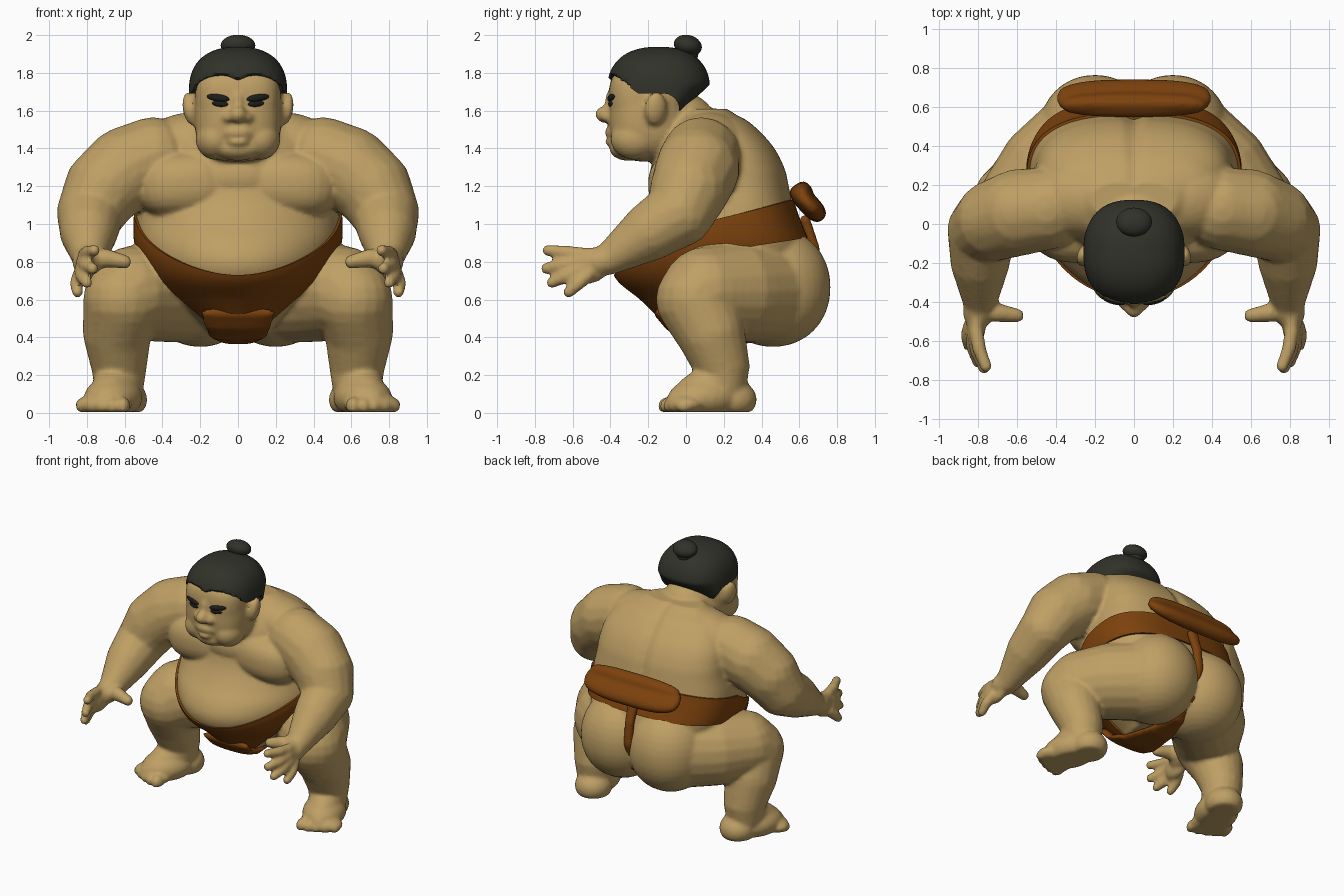
import bpy, bmesh, math
from mathutils import Vector, Euler

if "Cube" in bpy.data.objects:
    bpy.data.objects.remove(bpy.data.objects["Cube"])


def material(name, rgb):
    m = bpy.data.materials.new(name)
    m.diffuse_color = (*rgb, 1)
    m.use_nodes = True
    m.node_tree.nodes["Principled BSDF"].inputs["Base Color"].default_value = m.diffuse_color
    return m


SKIN = material("tan skin", (0.52, 0.35, 0.13))
CLOTH = material("brown belt cloth", (0.205, 0.055, 0.004))
HAIR = material("black hair", (0.03, 0.032, 0.022))
DARK = material("eye black", (0.012, 0.012, 0.011))


def skin_rings(bm, rings, caps):
    """Join rings of points with quads, with optional end caps."""
    rows = [[bm.verts.new(p) for p in r] for r in rings]
    n = len(rows[0])
    for r, q in zip(rows, rows[1:]):
        for j in range(n):
            bm.faces.new((r[j], r[(j + 1) % n], q[(j + 1) % n], q[j]))
    if caps:
        bm.faces.new(rows[0][::-1])
        bm.faces.new(rows[-1])


def blob(bm, loc, rad, rot=(0, 0, 0), p=2, mirror=False, seg=24):
    """Ellipsoid (p=2) or rounder box (p>2); angles in degrees."""
    mat = Euler([math.radians(a) for a in rot]).to_matrix()
    rings = []
    for i in range(seg // 2 + 1):
        lat = math.pi * (min(max(i / (seg // 2), 0.015), 0.985) - 0.5)
        ring = []
        for j in range(seg):
            a = 2 * math.pi * j / seg
            d = (math.cos(lat) * math.cos(a), math.cos(lat) * math.sin(a), math.sin(lat))
            k = sum(abs(c) ** p for c in d) ** (-1 / p)
            ring.append(mat @ Vector([c * k * r for c, r in zip(d, rad)]) + Vector(loc))
        rings.append(ring)
    skin_rings(bm, rings, True)
    if mirror:
        skin_rings(bm, [[Vector((-v.x, v.y, v.z)) for v in r[::-1]] for r in rings], True)


def limb(bm, pts, steps=5, seg=14):
    """Mirrored tapered tube through (x, y, z, radius) points."""
    for a, b in zip(pts, pts[1:]):
        for i in range(steps + 1):
            x, y, z, r = [u + (w - u) * i / steps for u, w in zip(a, b)]
            blob(bm, (x, y, z), (r, r, r), mirror=True, seg=seg)


def finish(name, bm, mat, voxel=0, smooth=0):
    if not voxel:
        bmesh.ops.recalc_face_normals(bm, faces=bm.faces)
    me = bpy.data.meshes.new(name)
    bm.to_mesh(me)
    bm.free()
    ob = bpy.data.objects.new(name, me)
    bpy.context.collection.objects.link(ob)
    bpy.ops.object.select_all(action='DESELECT')
    bpy.context.view_layer.objects.active = ob
    ob.select_set(True)
    if voxel:
        m = ob.modifiers.new("merge", 'REMESH')
        m.mode, m.voxel_size = 'VOXEL', voxel
        bpy.ops.object.modifier_apply(modifier=m.name)
    if smooth:
        m = ob.modifiers.new("soften", 'SMOOTH')
        m.factor, m.iterations = 0.5, smooth
        bpy.ops.object.modifier_apply(modifier=m.name)
    ob.data.materials.clear()
    ob.data.materials.append(mat)
    bpy.ops.object.shade_smooth_by_angle(angle=math.radians(50))
    return ob


# Torso profile: height, front y, back y, half width
TORSO = [(0.42, -0.04, 0.50, 0.15), (0.50, -0.13, 0.60, 0.24), (0.60, -0.23, 0.65, 0.36),
         (0.70, -0.35, 0.66, 0.45), (0.80, -0.385, 0.66, 0.505), (0.90, -0.35, 0.64, 0.535),
         (1.00, -0.27, 0.60, 0.54), (1.10, -0.21, 0.565, 0.53), (1.20, -0.18, 0.545, 0.51),
         (1.30, -0.18, 0.52, 0.50), (1.42, -0.15, 0.455, 0.47), (1.54, -0.08, 0.34, 0.38),
         (1.61, 0.00, 0.22, 0.22)]


def section(z):
    """Smooth interpolation of the torso profile."""
    n = len(TORSO)
    i = max([k for k in range(n - 1) if TORSO[k][0] <= z] or [0])
    t = (z - TORSO[i][0]) / (TORSO[i + 1][0] - TORSO[i][0])
    a, b, c, d = [TORSO[min(max(k, 0), n - 1)] for k in range(i - 1, i + 3)]
    return [0.5 * (2 * q + (r - p) * t + (2 * p - 5 * q + 4 * r - s) * t * t + (3 * q - p - 3 * r + s) * t ** 3)
            for p, q, r, s in zip(a[1:], b[1:], c[1:], d[1:])]


def torso_point(a, z, off=0.0):
    yf, yb, rx = section(z)
    yc = yf + 0.58 * (yb - yf)
    c, s = math.cos(a), math.sin(a)
    p = 2.6 if s > 0 else 2.0
    ry = (yb - yc if s > 0 else yc - yf) + off
    x = (rx + off) * math.copysign(abs(c) ** (2 / p), c)
    y = yc + ry * math.copysign(abs(s) ** (2 / p), s)
    if s > 0 and z > 1.1:  # spine groove
        y -= 0.025 * math.exp(-(x / 0.025) ** 2)
    return Vector((x, y, z))


ANGLES = [2 * math.pi * j / 96 for j in range(96)]

# Body: torso, limbs and head merged into one skin
body = bmesh.new()
skin_rings(body, [[torso_point(a, 0.42 + 1.19 * i / 40) for a in ANGLES] for i in range(41)], True)
blob(body, (0.27, 0.02, 1.21), (0.275, 0.22, 0.18), (0, 3, 0), p=2.5, mirror=True, seg=32)  # chest
blob(body, (0, 0.0, 1.25), (0.30, 0.195, 0.18), seg=32)
blob(body, (0.26, 0.13, 1.42), (0.28, 0.2, 0.17), (0, 8, 0), mirror=True, seg=32)  # upper shoulder
blob(body, (0.2, 0.46, 0.665), (0.29, 0.305, 0.315), p=2.1, mirror=True, seg=40)   # buttock
limb(body, [(0.45, 0.08, 1.35, 0.215), (0.59, 0.06, 1.29, 0.225), (0.71, 0.02, 1.19, 0.21),
            (0.78, -0.03, 1.06, 0.18), (0.79, -0.19, 0.96, 0.155), (0.79, -0.40, 0.82, 0.088),
            (0.80, -0.46, 0.80, 0.078)], 7, 18)
limb(body, [(0.25, 0.42, 0.65, 0.28), (0.43, 0.27, 0.645, 0.268), (0.56, 0.11, 0.64, 0.24),
            (0.61, 0.05, 0.60, 0.21), (0.64, 0.13, 0.43, 0.183), (0.63, 0.19, 0.25, 0.148),
            (0.63, 0.19, 0.16, 0.135)], 8, 20)
# Hands
blob(body, (0.81, -0.51, 0.78), (0.05, 0.11, 0.095), (20, 0, 0), mirror=True)
for base, tip in [((0.81, -0.55, 0.84), (0.76, -0.73, 0.86)), ((0.82, -0.57, 0.80), (0.77, -0.74, 0.765)),
                  ((0.83, -0.56, 0.76), (0.80, -0.71, 0.69)), ((0.84, -0.52, 0.73), (0.85, -0.62, 0.64))]:
    mid = [(u + w) / 2 for u, w in zip(base, tip)]
    limb(body, [(*base, 0.038), (mid[0] + 0.01, mid[1], mid[2], 0.037), (*tip, 0.031)], 4)
limb(body, [(0.80, -0.43, 0.80, 0.06), (0.70, -0.455, 0.82, 0.05), (0.60, -0.47, 0.80, 0.037)])
# Feet
blob(body, (0.61, 0.24, 0.07), (0.13, 0.135, 0.11), mirror=True)
blob(body, (0.66, 0.10, 0.08), (0.15, 0.20, 0.11), (0, 0, 20), mirror=True)
limb(body, [(0.64, 0.16, 0.15, 0.13), (0.68, 0.05, 0.10, 0.105), (0.71, -0.03, 0.06, 0.075)], 6, 18)
blob(body, (0.71, -0.01, 0.045), (0.155, 0.10, 0.06), (0, 0, 15), mirror=True)
for i in range(5):
    t = i / 4
    r = 0.05 - 0.014 * t
    blob(body, (0.61 + 0.22 * t, -0.09 + 0.08 * t * t, 0.036), (r * 0.8, r * 1.2, r), mirror=True, seg=16)
# Head, face and ears
blob(body, (0, -0.20, 1.58), (0.23, 0.208, 0.25), p=2.8, seg=48)
blob(body, (0, -0.20, 1.67), (0.228, 0.208, 0.17), p=3, seg=48)
blob(body, (0, -0.03, 1.50), (0.20, 0.20, 0.20))
blob(body, (0.12, -0.27, 1.45), (0.105, 0.13, 0.11), mirror=True)
blob(body, (0, -0.31, 1.40), (0.13, 0.095, 0.065))
blob(body, (0, -0.37, 1.485), (0.09, 0.06, 0.045))
blob(body, (0, -0.385, 1.435), (0.06, 0.045, 0.022))
blob(body, (0, -0.43, 1.58), (0.045, 0.05, 0.045))
blob(body, (0.045, -0.41, 1.565), (0.034, 0.036, 0.03), mirror=True)
blob(body, (0, -0.40, 1.64), (0.03, 0.03, 0.07))
blob(body, (0.25, -0.16, 1.61), (0.04, 0.06, 0.09), (0, 10, 20), mirror=True)
for v in body.verts:
    v.co.z = max(v.co.z, 0.004)
finish("body", body, SKIN, 0.014, 3)

# Belt wrapped around the torso, low in front and high behind
belt = bmesh.new()
rings = []
for i in range(23):
    t = min(max((i - 1) / 20, 0), 1)
    ring = []
    for a in ANGLES:
        y = torso_point(a, 0.85).y
        top = min(0.955 + 0.6 * y, 1.0 + 0.2 * y)
        low = max(0.42, 0.83 + (0.15 if y > 0 else 1.9) * y)
        ring.append(torso_point(a, low + (top - low) * t, -0.02 if i in (0, 22) else 0.014))
    rings.append(ring)
skin_rings(belt, rings, False)
finish("belt", belt, CLOTH)

# Strap running from the back knot under the body to the front
strap = bmesh.new()
path = [(0.63, 1.02, 0.045), (0.68, 0.87, 0.035), (0.695, 0.72, 0.035), (0.62, 0.52, 0.04),
        (0.47, 0.415, 0.06), (0.28, 0.39, 0.11), (0.05, 0.41, 0.16), (-0.08, 0.46, 0.18), (-0.14, 0.53, 0.20)]
for p, q in zip(path, path[1:]):
    for i in range(9):
        y, z, w = [u + (s - u) * i / 8 for u, s in zip(p, q)]
        blob(strap, (0, y, z), (w, 0.028, 0.028), p=2.5, seg=16)
finish("strap", strap, CLOTH, 0.014, 3)

# Rolled knot at the back
knot = bmesh.new()
blob(knot, (0, 0.645, 1.11), (0.395, 0.055, 0.118), (43, 0, 0), p=2.9, seg=40)
blob(knot, (0, 0.61, 1.165), (0.37, 0.06, 0.05), (43, 0, 0), p=2.9, seg=40)
finish("belt_knot", knot, CLOTH, 0.014, 3)


def clamp(t):
    return min(max(t, 0), 1)


# Hair cap trimmed along the hairline, tapered toward the nape
hair = bmesh.new()
blob(hair, (0, -0.145, 1.70), (0.26, 0.273, 0.238), p=2.4, seg=80)
for v in hair.verts:
    x, y, z = v.co
    line = 1.69 + 0.095 * clamp((-0.25 - y) / 0.14) - 0.09 * clamp((y + 0.09) / 0.11)
    if y < -0.25:
        line -= 0.025 * clamp(1 - abs(x) / 0.06)
    v.co.z = max(z, line)
    if y > -0.05:
        v.co.y -= 0.5 * clamp((1.74 - v.co.z) / 0.5) * (y + 0.05) / 0.17
    if y < -0.3 and z < line:
        v.co.y += 0.02
finish("hair", hair, HAIR)

# Topknot
bun = bmesh.new()
blob(bun, (0, 0.01, 1.945), (0.092, 0.075, 0.055), (-15, 0, 0), seg=32)
blob(bun, (0, 0.01, 1.90), (0.06, 0.055, 0.05), seg=32)
finish("topknot", bun, HAIR)

# Eyebrows and eyes
brows = bmesh.new()
blob(brows, (0.105, -0.392, 1.668), (0.062, 0.02, 0.021), (0, -8, 15), mirror=True)
finish("eyebrows", brows, DARK)
eyes = bmesh.new()
blob(eyes, (0.095, -0.394, 1.637), (0.045, 0.016, 0.018), (0, -4, 12), mirror=True)
finish("eyes", eyes, DARK)
